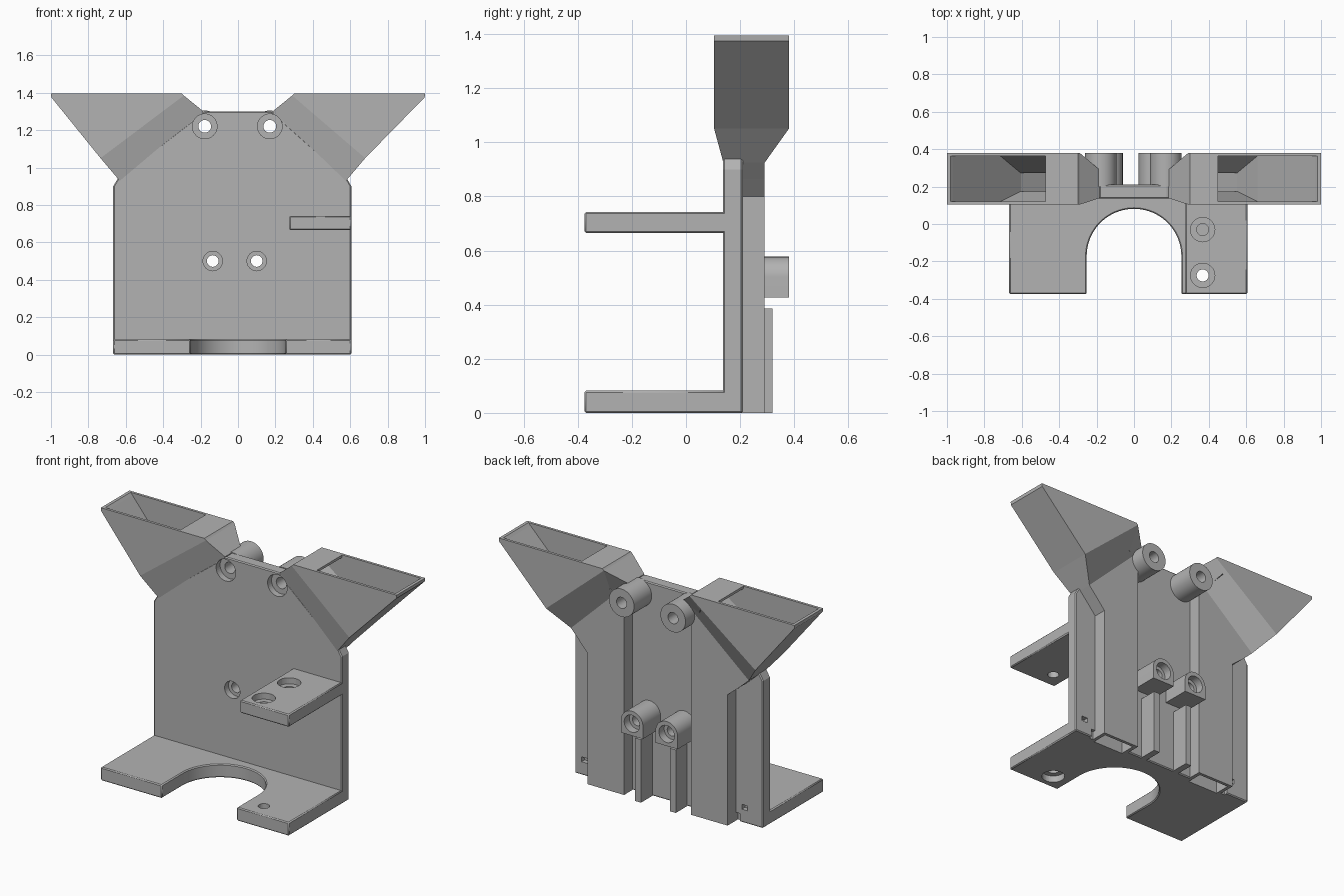
import bpy, bmesh, math
from mathutils import Vector

if "Cube" in bpy.data.objects:
    bpy.data.objects.remove(bpy.data.objects["Cube"], do_unlink=True)

grey = bpy.data.materials.new("plain_grey")
grey.use_nodes = True
COLOR = (0.45, 0.45, 0.45, 1)
grey.diffuse_color = COLOR
grey.node_tree.nodes["Principled BSDF"].inputs["Base Color"].default_value = COLOR


def loft(name, rings, cutter=False, bevel=0.0):
    """Closed solid through rings of equal point count."""
    bm = bmesh.new()
    loops = [[bm.verts.new(p) for p in ring] for ring in rings]
    n = len(loops[0])
    for a, b in zip(loops, loops[1:]):
        for i in range(n):
            j = (i + 1) % n
            bm.faces.new((a[i], a[j], b[j], b[i]))
    bm.faces.new(loops[0])
    bm.faces.new(loops[-1])
    bmesh.ops.recalc_face_normals(bm, faces=bm.faces)
    mesh = bpy.data.meshes.new(name)
    bm.to_mesh(mesh)
    bm.free()
    ob = bpy.data.objects.new(name, mesh)
    bpy.context.collection.objects.link(ob)
    mesh.materials.append(grey)
    if cutter:
        ob.hide_render = True
        ob.display_type = 'WIRE'
    if bevel:
        mod = ob.modifiers.new("edge", 'BEVEL')
        mod.width = bevel
        mod.limit_method = 'ANGLE'
        mod.angle_limit = math.radians(40)
    return ob


def prism_y(name, pts, y0, y1, **kw):
    return loft(name, [[(x, y, z) for x, z in pts] for y in (y0, y1)], **kw)


def prism_z(name, pts, z0, z1, **kw):
    return loft(name, [[(x, y, z) for x, y in pts] for z in (z0, z1)], **kw)


def box(name, x0, x1, y0, y1, z0, z1, **kw):
    return prism_z(name, [(x0, y0), (x1, y0), (x1, y1), (x0, y1)], z0, z1, **kw)


def arc(cx, cy, r, start=0, end=360, n=40):
    count = n if end - start == 360 else n + 1
    angles = [math.radians(start + (end - start) * i / n) for i in range(count)]
    return [(cx + r * math.cos(a), cy + r * math.sin(a)) for a in angles]


def cut(ob, *cutters):
    for c in cutters:
        mod = ob.modifiers.new("cut", 'BOOLEAN')
        mod.operation = 'DIFFERENCE'
        mod.solver = 'EXACT'
        mod.object = c


def smooth(ob):
    bpy.ops.object.select_all(action='DESELECT')
    ob.select_set(True)
    bpy.context.view_layer.objects.active = ob
    bpy.ops.object.shade_smooth_by_angle(angle=math.radians(25))


# Upright back plate
plate = prism_y("back_plate", [
    (-0.667, 0), (0.606, 0), (0.606, 0.9), (0.58, 0.945), (0.18, 1.3),
    (-0.18, 1.3), (-0.64, 0.945), (-0.667, 0.9)], 0.137, 0.21, bevel=0.006)

# Base with a U-shaped opening
u_shape = [(0.253, -0.375)] + arc(0, -0.172, 0.253, 0, 180) + [(-0.253, -0.375)]
base = prism_z("base", [(0.606, -0.375)] + [(0.606, 0.15), (-0.667, 0.15), (-0.667, -0.375)]
               + u_shape[::-1], 0, 0.082, bevel=0.006)

# Side shelf
shelf = box("side_shelf", 0.275, 0.606, -0.375, 0.15, 0.665, 0.742, bevel=0.006)

# Vertical screw holes in shelf and base
for y in (-0.03, -0.275):
    cut(shelf, prism_z("shelf_hole_cutter", arc(0.367, y, 0.032), 0.6, 0.8, cutter=True),
        prism_z("shelf_counterbore_cutter", arc(0.367, y, 0.065), 0.705, 0.8, cutter=True))
cut(base, prism_z("base_hole_cutter", arc(0.367, -0.275, 0.032), -0.1, 0.2, cutter=True),
    prism_z("base_counterbore_cutter", arc(0.367, -0.275, 0.065), -0.1, 0.04, cutter=True))


def section(s, xa, za, xb, zb, y0, y1):
    """Rectangle across a chute, from inner point a to outer point b."""
    return [(s * xa, y0, za), (s * xb, y0, zb), (s * xb, y1, zb), (s * xa, y1, za)]


# Flared hoppers running into vertical chutes
hoppers = []
for s, side, d, e in ((1, "left", 0.0, 0.0), (-1, "right", 0.022, 0.055)):
    hopper = loft(side + "_hopper", [
        section(s, 0.3, 1.395, 1.0, 1.395, 0.104, 0.38),
        section(s, 0.299, 1.394, 0.998, 1.375, 0.104, 0.38),
        section(s, 0.29, 1.385, 0.68 + e, 1.05, 0.104, 0.38),
        section(s, 0.185, 1.3, 0.574 + e, 0.925, 0.138, 0.291),
        section(s, 0.215 + d, 1.2, 0.52 + e * 0.8, 0.865, 0.138, 0.291),
        section(s, 0.215 + d, 0.81, 0.463 + d, 0.8, 0.138, 0.291),
        section(s, 0.215 + d, 0, 0.463 + d, 0, 0.138, 0.291)])
    inside = loft(side + "_hopper_cutter", [
        section(s, 0.45 + d, 1.45, 1.03, 1.45, 0.12, 0.364),
        section(s, 0.45 + d, 1.38, 0.968, 1.38, 0.12, 0.364),
        section(s, 0.35, 1.31, 0.66 + e, 1.07, 0.12, 0.364),
        section(s, 0.25 + d, 1.2, 0.55 + e, 0.935, 0.175, 0.272),
        section(s, 0.237 + d, 0.84, 0.442 + d, 0.82, 0.175, 0.272),
        section(s, 0.237 + d, -0.1, 0.442 + d, -0.1, 0.175, 0.272)], cutter=True)
    cut(hopper, inside)
    cut(plate, inside)
    hoppers.append(hopper)

    # Small latch openings beside the foot of each chute
    mid = s * (0.54 + d * 0.2)
    cut(plate, box(side + "_latch_cutter", mid - 0.02, mid + 0.02, 0.18, 0.25, 0.08, 0.11, cutter=True),
        box(side + "_gap_cutter", *sorted((s * (0.455 + d), s * (0.49 + d))),
            0.19, 0.25, -0.05, 0.05, cutter=True))

# Screw bosses: round at the top, arched lower down with fins beneath
for side, x_top, x_low in (("left", 0.17, 0.1), ("right", -0.178, -0.135)):
    upper = prism_y(side + "_upper_boss", arc(x_top, 1.22, 0.085), 0.2, 0.38)
    arch = arc(x_low, 0.502, 0.075, 0, 180, 24) + [(x_low - 0.075, 0.427), (x_low + 0.075, 0.427)]
    lower = prism_y(side + "_lower_boss", arch, 0.2, 0.38)
    fin = box(side + "_fin", x_low - 0.02, x_low + 0.02, 0.2, 0.32, 0, 0.385)
    for boss, x, z, r, wide in ((upper, x_top, 1.22, 0.034, 0.066), (lower, x_low, 0.5, 0.031, 0.052)):
        hole = prism_y(side + "_screw_cutter", arc(x, z, r), 0, 0.5, cutter=True)
        recess = prism_y(side + "_recess_cutter", arc(x, z, wide), 0, 0.175, cutter=True)
        cut(plate, hole, recess)
        cut(boss, hole)
        for h in hoppers:
            cut(h, hole, recess)
        if boss == lower:
            cut(boss, prism_y(side + "_nut_cutter", arc(x, z, wide), 0.33, 0.5, cutter=True))
        smooth(boss)

smooth(base)
smooth(shelf)
